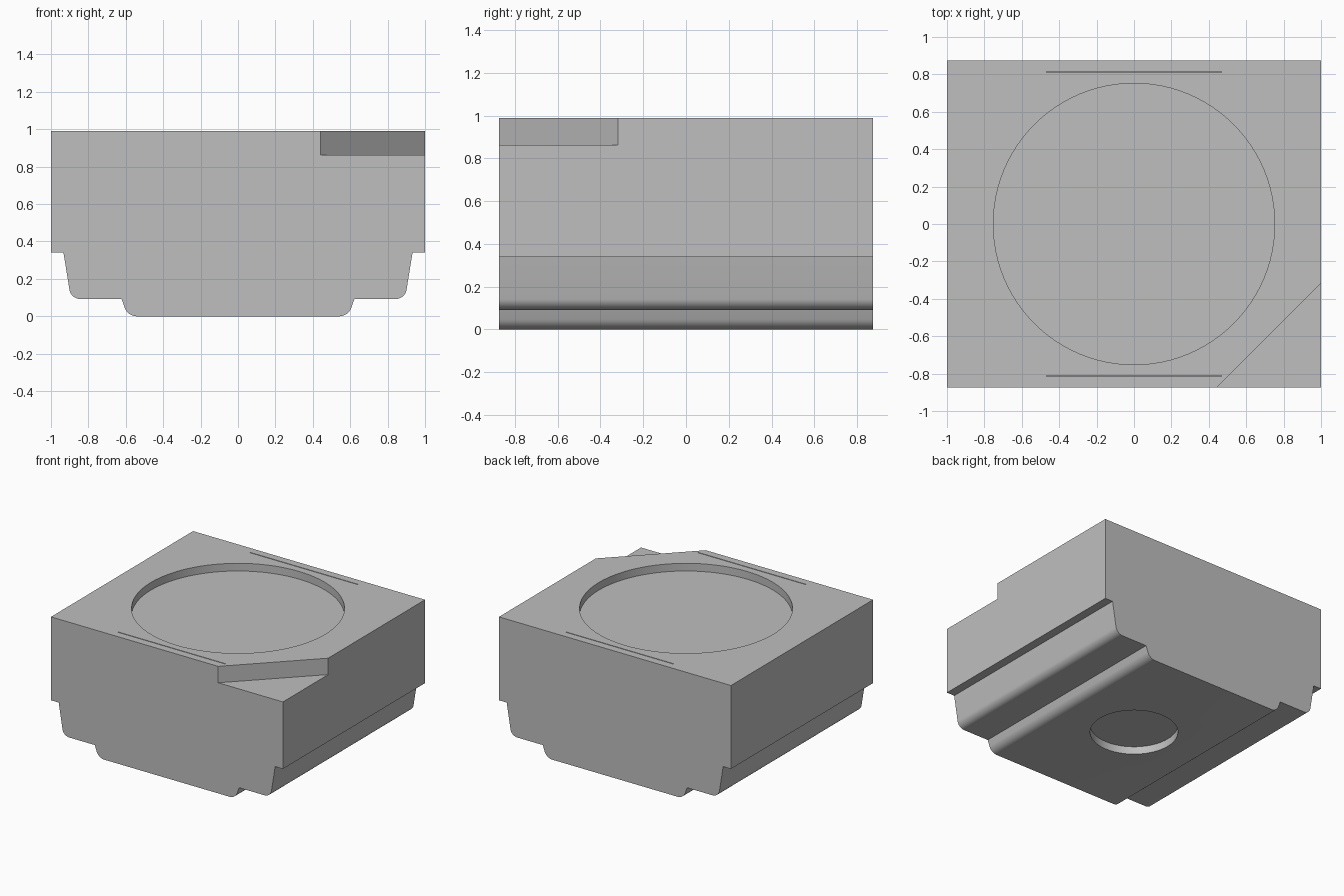
import bpy
import bmesh
import math
from mathutils import Vector

old = bpy.data.objects.get("Cube")
if old:
    bpy.data.objects.remove(old, do_unlink=True)

TOP = 0.99
HALF_Y = 0.875

# Single grey colour
grey = bpy.data.materials.new("plain grey")
grey.use_nodes = True
colour = (0.52, 0.52, 0.52, 1)
grey.diffuse_color = colour
grey.node_tree.nodes["Principled BSDF"].inputs["Base Color"].default_value = colour


def rounded(before, corner, after, radius, steps=10):
    """Points of a circular fillet at one profile corner."""
    c = Vector(corner)
    a = (Vector(before) - c).normalized()
    b = (Vector(after) - c).normalized()
    half = a.angle(b) / 2
    centre = c + (a + b).normalized() * (radius / math.sin(half))
    start = c + a * (radius / math.tan(half)) - centre
    end = c + b * (radius / math.tan(half)) - centre
    sweep = start.angle(end)
    return [centre + (start * math.sin(sweep * (1 - i / steps))
                      + end * math.sin(sweep * i / steps)) / math.sin(sweep)
            for i in range(steps + 1)]


def extrude(name, outline, offset):
    """Closed solid made by sweeping an outline of 3D points."""
    bm = bmesh.new()
    face = bm.faces.new([bm.verts.new(p) for p in outline])
    grown = bmesh.ops.extrude_face_region(bm, geom=[face])
    verts = [v for v in grown["geom"] if isinstance(v, bmesh.types.BMVert)]
    bmesh.ops.translate(bm, verts=verts, vec=offset)
    bmesh.ops.recalc_face_normals(bm, faces=bm.faces)
    mesh = bpy.data.meshes.new(name)
    bm.to_mesh(mesh)
    bm.free()
    mesh.materials.append(grey)
    obj = bpy.data.objects.new(name, mesh)
    bpy.context.collection.objects.link(obj)
    return obj


def disc(radius, z, count=96):
    return [(radius * math.cos(math.tau * i / count),
             radius * math.sin(math.tau * i / count), z) for i in range(count)]


# Stepped body, mirrored profile swept from front to back
side = [(1, TOP), (1, 0.34), (0.933, 0.34)]
side += rounded((0.933, 0.34), (0.893, 0.092), (0.64, 0.092), 0.06)
side += [(0.622, 0.092)]
side += rounded((0.622, 0.092), (0.59, 0), (0, 0), 0.07)
profile = side + [(-p[0], p[1]) for p in reversed(side)]
body = extrude("stepped_body", [(x, -HALF_Y, z) for x, z in profile],
               (0, 2 * HALF_Y, 0))

# Cutters: round recesses, corner notch and narrow slits
cutters = [
    extrude("top_recess_cutter", disc(0.752, TOP - 0.06), (0, 0, 0.2)),
    extrude("bottom_recess_cutter", disc(0.312, 0.06, 64), (0, 0, -0.2)),
    extrude("corner_notch_cutter",
            [(x, y, 0.862) for x, y in
             ((0.342, -0.975), (1.1, -0.975), (1.1, -0.217))], (0, 0, 0.3)),
]
for y in (-0.812, 0.812):
    cutters.append(extrude("slit_cutter",
                           [(sx * 0.468, y + sy * 0.003, TOP - 0.02) for sx, sy in
                            ((-1, -1), (1, -1), (1, 1), (-1, 1))], (0, 0, 0.1)))

bpy.context.view_layer.objects.active = body
for cutter in cutters:
    cutter.hide_render = True
    mod = body.modifiers.new(cutter.name, "BOOLEAN")
    mod.operation = "DIFFERENCE"
    mod.solver = "EXACT"
    mod.object = cutter
    bpy.ops.object.modifier_apply(modifier=mod.name)
    bpy.data.objects.remove(cutter, do_unlink=True)

# Smooth fillets and round walls, crisp edges elsewhere
bpy.ops.object.select_all(action="DESELECT")
body.select_set(True)
bpy.ops.object.shade_smooth_by_angle(angle=math.radians(25))
